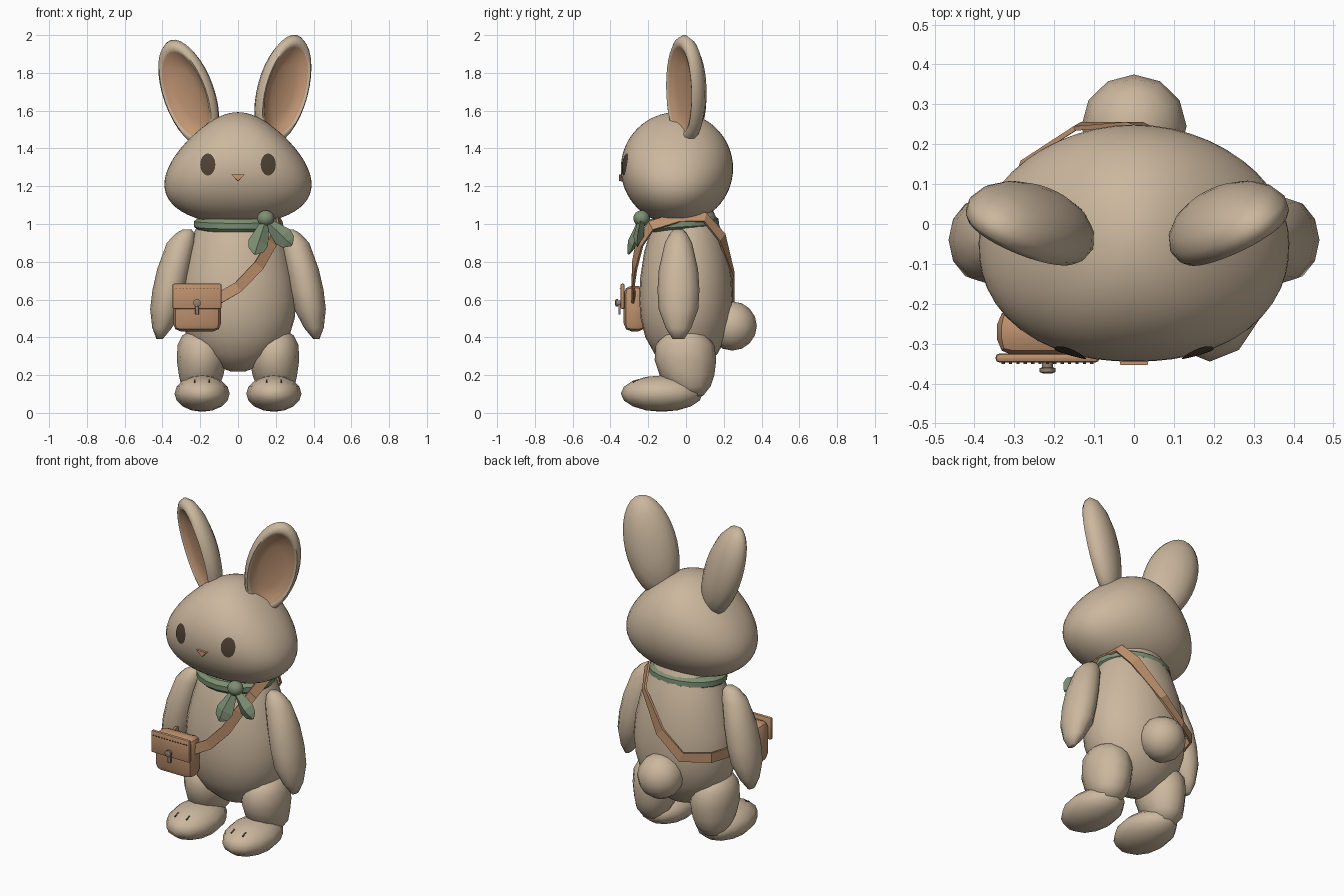
import bpy, bmesh, math
from mathutils import Matrix, Vector

cube = bpy.data.objects.get("Cube")
if cube:
    bpy.data.objects.remove(cube, do_unlink=True)


def material(name, rgb):
    m = bpy.data.materials.new(name)
    m.use_nodes = True
    m.diffuse_color = (*rgb, 1)
    m.node_tree.nodes["Principled BSDF"].inputs["Base Color"].default_value = (*rgb, 1)
    return m


FUR = material("tan fur", (.60, .475, .34))
PEACH = material("peach inner ear", (.56, .32, .185))
NOSE = material("orange nose", (.62, .31, .17))
LEATHER = material("brown leather", (.52, .285, .155))
GREEN = material("sage green cloth", (.205, .275, .17))
DARK = material("dark brown", (.08, .054, .036))
METAL = material("dull metal", (.29, .22, .155))


def finish(name, bm, mats, smooth=50):
    bmesh.ops.recalc_face_normals(bm, faces=bm.faces)
    mesh = bpy.data.meshes.new(name)
    bm.to_mesh(mesh)
    bm.free()
    ob = bpy.data.objects.new(name, mesh)
    bpy.context.collection.objects.link(ob)
    for m in mats:
        mesh.materials.append(m)
    if smooth:
        bpy.ops.object.select_all(action='DESELECT')
        ob.select_set(True)
        bpy.context.view_layer.objects.active = ob
        bpy.ops.object.shade_smooth_by_angle(angle=math.radians(smooth))
    return ob


def loft(name, rows, n, mats, matrix=None, smooth=50, split=None):
    """Stack oval rings (z, cx, cy, rx, ry); bands from index split on take the second colour."""
    bm = bmesh.new()
    rings = []
    for z, cx, cy, rx, ry in rows:
        rings.append([bm.verts.new((cx + rx * math.cos(a), cy + ry * math.sin(a), z))
                      for a in (2 * math.pi * i / n for i in range(n))])
    for k in range(len(rings) - 1):
        a, b = rings[k], rings[k + 1]
        for i in range(n):
            j = (i + 1) % n
            f = bm.faces.new((a[i], a[j], b[j], b[i]))
            f.material_index = int(split is not None and k >= split)
    bm.faces.new(rings[0])
    bm.faces.new(rings[-1]).material_index = int(split is not None)
    if matrix:
        bm.transform(matrix)
    return finish(name, bm, mats, smooth)


def ball(name, centre, radii, u, v, mat):
    bm = bmesh.new()
    bmesh.ops.create_uvsphere(bm, u_segments=u, v_segments=v, radius=1)
    bm.transform(Matrix.Translation(centre) @ Matrix.Diagonal((*radii, 1)))
    return finish(name, bm, [mat], 80)


def box(name, centre, size, mat, bevel=0, tilt=0):
    bm = bmesh.new()
    bmesh.ops.create_cube(bm, size=1)
    bm.transform(Matrix.Diagonal((*size, 1)))
    if bevel:
        bmesh.ops.bevel(bm, geom=bm.edges[:], offset=bevel, segments=2, profile=.5, affect='EDGES')
    bm.transform(Matrix.Translation(centre) @ Matrix.Rotation(tilt, 4, 'X'))
    return finish(name, bm, [mat], 35 if bevel else 0)


# Head: a sphere that widens towards the cheeks, with a flatter face
HZ, HY, HR, FLAT = 1.295, -.048, .297, 2.3


def head_width(t):
    return .37 - .128 * t


def head_front(x, z):
    t = (z - HZ) / HR
    rim = math.sqrt(1 - t * t)
    return HY - HR * (rim ** FLAT - abs(x / head_width(t)) ** FLAT) ** (1 / FLAT)


bm = bmesh.new()
bmesh.ops.create_uvsphere(bm, u_segments=48, v_segments=32, radius=1)
for v in bm.verts:
    x, y, t = v.co
    h = math.hypot(x, y)
    if y < 0 and h > .001:
        puff = (abs(x / h) ** FLAT + abs(y / h) ** FLAT) ** (-1 / FLAT)
        x, y = x * puff, y * puff
    v.co = (x * head_width(t), HY + y * HR, HZ + t * HR)
finish("head", bm, [FUR], 80)

# Body and tail
loft("body", [(.22, 0, 0, .04, .04), (.25, 0, 0, .12, .1), (.31, 0, 0, .205, .165),
              (.4, 0, 0, .27, .215), (.5, 0, 0, .3, .24), (.6, 0, 0, .31, .248),
              (.72, 0, 0, .297, .242), (.85, 0, 0, .265, .222), (.96, 0, 0, .23, .19),
              (1.08, 0, 0, .17, .14)], 28, [FUR])
ball("tail", (0, .245, .46), (.132, .13, .13), 12, 8, FUR)

# Ears: oval shells in fur with a shallow peach hollow in front
EAR = [(-.09, .15), (-.084, .4), (-.066, .68), (-.036, .9), (0, 1), (.03, .96),
       (.044, .88), (.038, .8), (.022, .73), (.008, .45), (.004, .1)]
for side, name, cx, cz, lean in ((1, "left_ear", .235, 1.71, .26), (-1, "right_ear", .258, 1.69, .34)):
    along = Vector((side * math.sin(lean), 0, math.cos(lean)))
    facing = Vector((side * math.sin(.56), -math.cos(.56), 0))
    facing = (facing - along * facing.dot(along)).normalized()
    across = along.cross(facing)
    m = Matrix((across, along, facing)).transposed().to_4x4()
    m.translation = (side * cx, 0, cz)
    loft(name, [(d, 0, 0, .148 * r, .3 * r) for d, r in EAR], 32, [FUR, PEACH], m, 65, 7)

# Limbs, mirrored
ARM = [(.97, .27, .025, .025), (.95, .28, .05, .045), (.9, .302, .075, .072), (.76, .34, .088, .104),
       (.65, .363, .09, .111), (.55, .381, .084, .105), (.45, .402, .052, .068), (.39, .415, .016, .03)]
LEG = [(.44, .2, 0, .05, .06), (.41, .2, -.005, .095, .115), (.36, .195, -.005, .125, .155),
       (.28, .193, -.003, .131, .163), (.2, .195, .005, .118, .145), (.14, .2, .02, .1, .11),
       (.09, .2, .03, .06, .06)]
for side, label in ((1, "left"), (-1, "right")):
    mirror = Matrix.Diagonal((side, 1, 1, 1))
    loft(label + "_arm", [(z, x, -.04, rx, ry) for z, x, rx, ry in ARM], 12, [FUR], mirror, 80)
    loft(label + "_leg", LEG, 12, [FUR], mirror, 80)
    ball(label + "_foot", (side * .19, -.128, .102), (.146, .217, .096), 12, 8, FUR)
    for k, dx in enumerate((-.038, .038)):
        box(f"{label}_toe_line_{k + 1}", (side * .19 + dx, -.265, .166), (.008, .034, .012), DARK, 0, .38)

# Eyes: thin oval patches that follow the head surface
for side, label in ((1, "left"), (-1, "right")):
    bm = bmesh.new()
    prev = None
    for r in (.25, .5, .75, 1):
        ring = []
        for i in range(24):
            a = 2 * math.pi * i / 24
            x, z = side * .16 + .04 * r * math.cos(a), 1.315 + .058 * r * math.sin(a)
            ring.append(bm.verts.new((x, head_front(x, z) - .004, z)))
        if prev:
            for i in range(24):
                j = (i + 1) % 24
                bm.faces.new((prev[i], prev[j], ring[j], ring[i]))
        else:
            bm.faces.new(ring)
        prev = ring
    eye = finish(label + "_eye", bm, [DARK], 80)
    if eye.data.polygons[0].normal.y > 0:
        eye.data.flip_normals()

# Nose: small triangle
bm = bmesh.new()
outer = [bm.verts.new(p) for p in ((-.039, -.33, 1.263), (.039, -.33, 1.263), (0, -.33, 1.224))]
inner = [bm.verts.new(p) for p in ((-.034, -.354, 1.261), (.034, -.354, 1.261), (0, -.354, 1.228))]
for i in range(3):
    j = (i + 1) % 3
    bm.faces.new((outer[i], outer[j], inner[j], inner[i]))
bm.faces.new(inner)
bm.faces.new(outer)
finish("nose", bm, [NOSE], 0)

# Neckerchief: band dipping to the front, knot and two loose ends
dip = Matrix.Translation((0, -.02, 1)) @ Matrix.Rotation(.06, 4, 'X')
loft("neckerchief_band", [(-.033, 0, 0, .212, .178), (-.015, 0, 0, .232, .194),
                          (.015, 0, 0, .232, .194), (.036, 0, 0, .205, .172)], 20, [GREEN], dip, 40)
ball("neckerchief_knot", (.147, -.235, 1.03), (.048, .044, .043), 10, 8, GREEN)
for k, end in enumerate(((.088, -.305, .84), (.285, -.26, .888))):
    start = Vector((.147, -.235, 1.02))
    way = Vector(end) - start
    size = way.length
    z = way.normalized()
    x = z.cross(Vector((0, -1, 0))).normalized()
    m = Matrix((x, z.cross(x), z)).transposed().to_4x4()
    m.translation = start
    loft(f"neckerchief_end_{k + 1}", [(0, 0, 0, .018, .018), (size * .66, 0, 0, .054, .028),
                                      (size * .87, 0, 0, .042, .015), (size, 0, 0, .008, .005)],
         4, [GREEN], m, 0)

# Shoulder strap: flat band swept round the body
PATH = [(-.13, -.275, .59), (0, -.282, .665), (.11, -.272, .78), (.18, -.245, .9), (.225, -.185, .99),
        (.215, -.04, 1.035), (.19, .1, 1.035), (.15, .19, .93), (0, .25, .73), (-.14, .245, .61),
        (-.28, .155, .61), (-.335, -.02, .61), (-.31, -.22, .6)]
pts = [Vector(p) for p in PATH]
bm = bmesh.new()
prev = None
for i, p in enumerate(pts):
    t = (pts[min(i + 1, len(pts) - 1)] - pts[max(i - 1, 0)]).normalized()
    out = Vector((p.x, p.y, max(0, p.z - .95) * 1.5))
    out = (out - t * out.dot(t)).normalized()
    w = t.cross(out) * .029
    out *= .006
    ring = [bm.verts.new(p + q) for q in (w + out, w - out, -w - out, -w + out)]
    if prev:
        for k in range(4):
            bm.faces.new((prev[k], prev[k - 1], ring[k - 1], ring[k]))
    else:
        bm.faces.new(ring)
    prev = ring
bm.faces.new(prev)
finish("shoulder_strap", bm, [LEATHER], 0)

# Satchel with flap, stitching and clasp
BX = -.217
box("satchel_body", (BX, -.271, .552), (.254, .118, .242), LEATHER, .042)
box("satchel_flap", (BX, -.336, .617), (.26, .022, .135), LEATHER, .009)
for i in range(13):
    box(f"stitch_{i + 1}", (BX + (i - 6) * .0185, -.349, .657), (.008, .005, .004), DARK)
clasp_turn = Matrix.Translation((BX, -.346, .582)) @ Matrix.Rotation(math.pi / 2, 4, 'X')
loft("clasp_button", [(0, 0, 0, .014, .014), (.014, 0, 0, .014, .014), (.015, 0, 0, .02, .02),
                      (.025, 0, 0, .02, .02), (.029, 0, 0, .011, .011)], 12, [METAL], clasp_turn, 40)
box("clasp_tongue", (BX, -.352, .551), (.02, .012, .062), METAL, .004)
